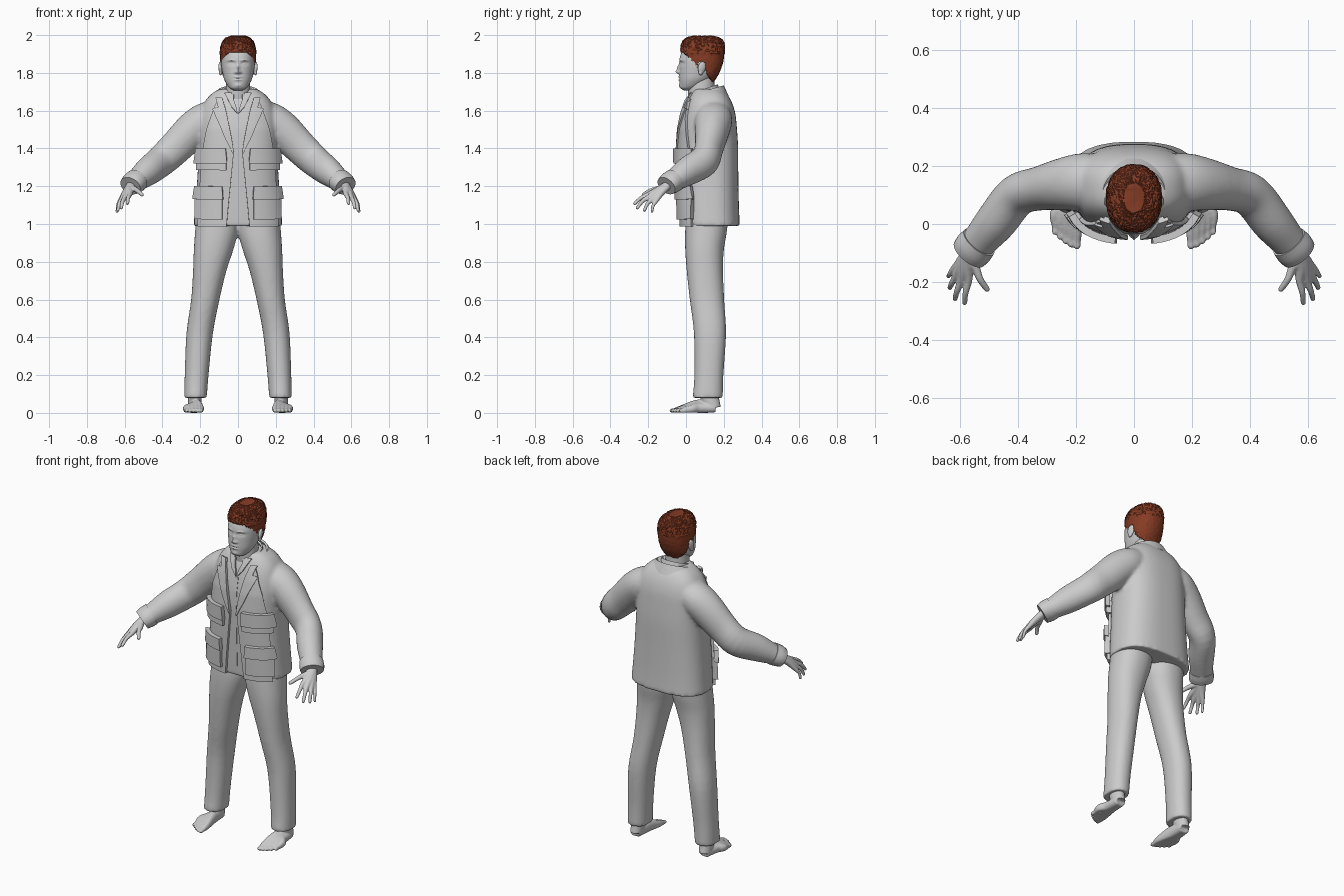
import bpy, bmesh, math, random
from mathutils import Vector, Matrix

random.seed(4)
if "Cube" in bpy.data.objects:
    bpy.data.objects.remove(bpy.data.objects["Cube"])


def material(name, rgb):
    m = bpy.data.materials.new(name)
    m.use_nodes = True
    m.diffuse_color = (*rgb, 1)
    m.node_tree.nodes["Principled BSDF"].inputs["Base Color"].default_value = (*rgb, 1)
    return m


GREY = material("plain grey", (0.6, 0.6, 0.6))
RED = material("auburn hair", (0.24, 0.045, 0.018))


def refine(rows, k):
    """Catmull-Rom subdivision of a list of tuples."""
    out = []
    for i in range(len(rows) - 1):
        a, b, c, d = rows[max(i - 1, 0)], rows[i], rows[i + 1], rows[min(i + 2, len(rows) - 1)]
        for s in range(k):
            t = s / k
            out.append(tuple(q + t / 2 * (r - p + t * (2 * p - 5 * q + 4 * r - w + t * (3 * (q - r) + w - p)))
                             for p, q, r, w in zip(a, b, c, d)))
    return out + [tuple(rows[-1])]


def lerp_row(rows, key):
    """Linear lookup in rows sorted by their first value."""
    for a, b in zip(rows, rows[1:]):
        if key <= b[0]:
            t = max(0, (key - a[0]) / (b[0] - a[0]))
            return [p + (q - p) * t for p, q in zip(a, b)]
    return rows[-1]


def skin(bm, loops):
    """Closed tube through loops of points, capped at both ends."""
    vs = [[bm.verts.new(p) for p in loop] for loop in loops]
    n = len(vs[0])
    for a, b in zip(vs, vs[1:]):
        for i in range(n):
            bm.faces.new((a[i], a[(i + 1) % n], b[(i + 1) % n], b[i]))
    bm.faces.new(vs[0])
    bm.faces.new(vs[-1])


def power(v, e):
    return math.copysign(abs(v) ** e, v)


def stack(bm, rows, n=48, e=2.0, k=4):
    """Upright loft, rows of (z, centre x, half width, front y, back y)."""
    loops = []
    for z, cx, rx, yf, yb in refine(rows, k):
        ring = [2 * math.pi * i / n for i in range(n)]
        loops.append([(cx + rx * power(math.cos(a), 2 / e),
                       (yf + yb) / 2 + (yb - yf) / 2 * power(math.sin(a), 2 / e), z) for a in ring])
    skin(bm, loops)


def tube(bm, rows, n=24, k=4, blunt=False):
    """Tube along a path, rows of (x, y, z, side radius, vertical radius)."""
    rows = refine(rows, k)
    if not blunt:
        end, prev = Vector(rows[-1][:3]), Vector(rows[-2][:3])
        d, r = (end - prev).normalized(), rows[-1][3]
        rows += [(*(end + d * r * o), r * s, rows[-1][4] * s) for o, s in ((0.5, 0.85), (0.85, 0.5), (1, 0.15))]
    pts, loops = [Vector(r[:3]) for r in rows], []
    for i, p in enumerate(pts):
        t = pts[min(i + 1, len(pts) - 1)] - pts[max(i - 1, 0)]
        u = t.cross(Vector((0, 0, 1))).normalized()
        v = u.cross(t).normalized()
        ring = [2 * math.pi * j / n for j in range(n)]
        loops.append([p + u * rows[i][3] * math.cos(a) + v * rows[i][4] * math.sin(a) for a in ring])
    skin(bm, loops)


def plate(bm, A, B):
    """Solid sheet between two equal grids of points."""
    a, b = ([[bm.verts.new(p) for p in row] for row in g] for g in (A, B))
    R, C = len(a), len(a[0])
    for g in (a, b):
        for i in range(R - 1):
            for j in range(C - 1):
                bm.faces.new((g[i][j], g[i][j + 1], g[i + 1][j + 1], g[i + 1][j]))
    rim = [(0, j) for j in range(C)] + [(i, C - 1) for i in range(1, R)]
    rim += [(R - 1, j) for j in range(C - 2, -1, -1)] + [(i, 0) for i in range(R - 2, 0, -1)]
    for (i, j), (p, q) in zip(rim, rim[1:] + rim[:1]):
        bm.faces.new((a[i][j], a[p][q], b[p][q], b[i][j]))


def finish(name, bm, mat=GREY, mirror=False, voxel=0, smooth=4, angle=40):
    bmesh.ops.recalc_face_normals(bm, faces=bm.faces)
    me = bpy.data.meshes.new(name)
    bm.to_mesh(me)
    bm.free()
    me.materials.append(mat)
    ob = bpy.data.objects.new(name, me)
    bpy.context.collection.objects.link(ob)
    bpy.ops.object.select_all(action='DESELECT')
    ob.select_set(True)
    bpy.context.view_layer.objects.active = ob
    bpy.ops.object.shade_smooth_by_angle(angle=math.radians(angle))
    if mirror:
        ob.modifiers.new("mirror", 'MIRROR').use_mirror_merge = False
    if voxel:
        m = ob.modifiers.new("union", 'REMESH')
        m.mode, m.voxel_size, m.use_smooth_shade = 'VOXEL', voxel, True
        s = ob.modifiers.new("soften", 'SMOOTH')
        s.factor, s.iterations = 0.5, smooth
    return ob


# Jacket body with both sleeves
BODY = [(0.99, 0, .235, -.022, .285), (1.1, 0, .226, -.026, .28), (1.25, 0, .215, -.03, .277),
        (1.4, 0, .207, -.033, .276), (1.5, 0, .207, -.027, .27), (1.58, 0, .2, -.012, .262),
        (1.64, 0, .18, .005, .245), (1.685, 0, .145, .025, .22), (1.715, 0, .1, .045, .19)]
EXP = 2.6
bm = bmesh.new()
stack(bm, BODY, e=EXP)
for s in (1, -1):
    tube(bm, [(s * x, y, z, u, v) for x, y, z, u, v in (
        (.09, .145, 1.6, .085, .07), (.17, .145, 1.55, .1, .095), (.24, .138, 1.495, .092, .098),
        (.33, .122, 1.405, .076, .09), (.405, .098, 1.335, .074, .085), (.475, .01, 1.28, .072, .077),
        (.53, -.055, 1.235, .062, .06), (.56, -.09, 1.21, .057, .05))], blunt=True)
finish("jacket_body", bm, voxel=.01, smooth=6)

# Sleeve cuffs
bm = bmesh.new()
tube(bm, [(.535, -.062, 1.232, .066, .062), (.555, -.086, 1.216, .069, .06), (.57, -.104, 1.202, .065, .053)], blunt=True)
finish("sleeve_cuff", bm, mirror=True)


def front(x, z):
    _, _, rx, yf, yb = lerp_row(BODY, z)
    f = max(0, 1 - (min(abs(x), rx * .999) / rx) ** EXP) ** (1 / EXP)
    return (yf + yb) / 2 - (yb - yf) / 2 * f


def patch(bm, rows, lift, thick, cols=10, step=.015):
    """Sheet lying on the jacket front, rows of (z, inner x, outer x)."""
    zs = []
    for a, b in zip(rows, rows[1:]):
        m = max(1, int((b[0] - a[0]) / step))
        zs += [a[0] + (b[0] - a[0]) * i / m for i in range(m)]
    grids = [[], []]
    for z in zs + [rows[-1][0]]:
        _, x0, x1 = lerp_row(rows, z)
        lines = [[], []]
        for j in range(cols + 1):
            x, h = x0 + (x1 - x0) * j / cols, .004
            n = Vector(((front(x + h, z) - front(x - h, z)) / (2 * h), -1, (front(x, z + h) - front(x, z - h)) / (2 * h)))
            p = Vector((x, front(x, z), z))
            for line, off in zip(lines, (lift, lift + thick)):
                line.append(p + n.normalized() * off)
        for g, line in zip(grids, lines):
            g.append(line)
    plate(bm, *grids)


PATCHES = {
    "jacket_front_panel": ([(.988, .06, .205), (1.1, .05, .2), (1.38, .022, .18), (1.5, .045, .16),
                            (1.62, .075, .12), (1.66, .085, .1)], -.008, .022),
    "lapel": ([(1.37, .02, .026), (1.45, .032, .065), (1.58, .058, .118), (1.605, .064, .128),
               (1.612, .066, .1), (1.66, .08, .112)], .008, .014),
    "upper_pocket": ([(1.285, .06, .196), (1.36, .06, .194)], 0, .03),
    "upper_pocket_flap": ([(1.32, .056, .2), (1.33, .056, .2), (1.4, .062, .192)], .012, .026),
    "lower_pocket": ([(1.025, .08, .208), (1.15, .08, .204)], 0, .03),
    "lower_pocket_flap": ([(1.13, .076, .208), (1.14, .076, .208), (1.2, .08, .2)], .012, .026),
    "shirt_collar_point": ([(1.585, .002, .005), (1.62, .01, .035), (1.69, .035, .07)], -.004, .014),
    "shirt_placket": ([(1.03, 0, .014), (1.58, 0, .012)], -.004, .007),
}
for name, (rows, lift, thick) in PATCHES.items():
    bm = bmesh.new()
    patch(bm, rows, lift, thick)
    finish(name, bm, mirror=True)


# Collars wrapped round the neck, dropping towards the front
def collar(name, inner, outer, thick, opening):
    bm = bmesh.new()
    grids = [[], []]
    for i in range(49):
        a = math.radians(-90 + opening + (360 - 2 * opening) * i / 48)
        drop = (1 - math.sin(a)) / 2
        for g, off in zip(grids, (0, thick)):
            g.append([Vector(((r + off) * math.cos(a), cy + (ry + off) * math.sin(a), z - fall * drop + off * .6))
                      for r, ry, cy, z, fall in refine([inner, outer], 4)])
    plate(bm, *grids)
    finish(name, bm)


collar("jacket_collar", (.098, .085, .105, 1.728, .055), (.138, .103, .113, 1.672, .045), .01, 32)
collar("shirt_collar", (.076, .072, .088, 1.735, .055), (.086, .085, .092, 1.69, .045), .008, 16)

# Trousers
bm = bmesh.new()
for s in (1, -1):
    stack(bm, [(z, s * cx, rx, yf, yb) for z, cx, rx, yf, yb in (
        (.08, .225, .06, .035, .195), (.2, .219, .063, .044, .198), (.42, .203, .07, .042, .212),
        (.6, .173, .075, .02, .202), (.75, .15, .088, .004, .196), (.86, .13, .104, -.004, .2),
        (.95, .115, .113, -.005, .215), (1.04, .11, .11, .0, .225))], e=2.2)
finish("trousers", bm, voxel=.01, smooth=5)

# Bare feet, each toe ray running from the heel
bm = bmesh.new()
stack(bm, [(.03, .23, .034, .1, .185), (.08, .228, .036, .075, .175), (.14, .225, .036, .075, .165)], n=24)
for i in range(5):
    t, r = i / 4, .0135 - .0012 * i
    tip = -.088 + .05 * t ** 1.5
    x = .197 + .078 * t
    tube(bm, [(.222 + .016 * t, .155, .026, .026, .025), (.214 + .036 * t, .07, .036 - .01 * t, .024, .036 - .01 * t),
              (x, tip + .07, .022, .017, .021), (x, tip + .03, .014, r, .013), (x, tip + r, .012, r, .011)], n=16)
finish("bare_foot", bm, mirror=True, voxel=.005, smooth=3)

# Hands, each finger running from the wrist over its knuckle
FINGERS = [((.548, -.15, 1.185), (.508, -.225, 1.155), .012), ((.572, -.195, 1.158), (.585, -.272, 1.108), .0105),
           ((.598, -.197, 1.143), (.618, -.258, 1.085), .0105), ((.617, -.183, 1.128), (.636, -.22, 1.072), .01),
           ((.626, -.16, 1.12), (.641, -.18, 1.066), .009)]
bm = bmesh.new()
for knuckle, tip, r in FINGERS:
    k, e = Vector(knuckle), Vector(tip)
    mid = k.lerp(e, .5) + Vector((.003, -.004, .005))
    tube(bm, [(.562, -.088, 1.212, .026, .022), (*Vector((.575, -.115, 1.195)).lerp(k, .4), .022, .018),
              (*k, r * 1.3, r * 1.3), (*mid, r, r), (*e, r * .85, r * .85)], n=16)
finish("hand", bm, mirror=True, voxel=.004, smooth=3)

# Neck and head
bm = bmesh.new()
stack(bm, [(1.62, 0, .085, .02, .18), (1.68, 0, .068, .012, .155), (1.73, 0, .064, .01, .15), (1.8, 0, .06, .01, .15)])
finish("neck", bm)

bm = bmesh.new()
stack(bm, [(1.708, 0, .025, -.012, .04), (1.718, 0, .042, -.028, .06), (1.735, 0, .057, -.032, .09),
           (1.765, 0, .073, -.035, .13), (1.8, 0, .082, -.035, .16), (1.84, 0, .088, -.034, .178),
           (1.88, 0, .088, -.033, .186), (1.92, 0, .082, -.018, .186), (1.96, 0, .068, .004, .17),
           (1.985, 0, .035, .04, .13)], n=112, e=2.15, k=9)
# Facial features as soft bumps: (x, z, width, height, amount)
BUMPS = [(0, 1.823, .009, .022, .013), (0, 1.805, .012, .009, .014), (.014, 1.802, .006, .006, .007),
         (.035, 1.85, .018, .009, -.01), (.035, 1.848, .011, .005, .007), (.035, 1.867, .022, .005, .005),
         (0, 1.778, .02, .005, .006), (0, 1.7705, .021, .0025, -.005), (0, 1.763, .016, .005, .006),
         (0, 1.733, .02, .01, .006)]
for v in bm.verts:
    if v.co.y < .04:
        x, z = abs(v.co.x), v.co.z
        v.co.y -= sum(a * math.exp(-((x - bx) / w) ** 2 - ((z - bz) / h) ** 2) for bx, bz, w, h, a in BUMPS)
finish("head", bm, angle=60)

# Ears
bm = bmesh.new()
for y, z, size in ((.084, 1.828, (.011, .022, .033)), (.078, 1.8, (.009, .012, .014))):
    spot = Matrix.Translation((.092, y, z)) @ Matrix.Rotation(-.25, 4, 'X') @ Matrix.Rotation(.3, 4, 'Z')
    bmesh.ops.create_uvsphere(bm, u_segments=20, v_segments=14, radius=1, matrix=spot @ Matrix.Diagonal((*size, 1)))
finish("ear", bm, mirror=True, voxel=.004, smooth=3)

# Short tousled hair, trimmed along the hairline
bm = bmesh.new()
stack(bm, [(1.75, 0, .062, .05, .145), (1.8, 0, .085, .015, .175), (1.86, 0, .0935, -.015, .196),
           (1.92, 0, .093, -.027, .203), (1.96, 0, .083, -.02, .2), (1.982, 0, .065, .0, .18),
           (1.994, 0, .035, .04, .14)], n=120, e=2.2, k=9)
HAIRLINE = [(-.1, 1.918), (-.015, 1.91), (.015, 1.88), (.03, 1.825), (.058, 1.82), (.064, 1.862),
            (.1, 1.858), (.112, 1.79), (.14, 1.755), (.3, 1.75)]
trim = [f for f in bm.faces if f.calc_center_median().z < lerp_row(HAIRLINE, f.calc_center_median().y)[1]]
bmesh.ops.delete(bm, geom=trim, context='FACES')
bm.normal_update()
for v in bm.verts:
    v.co += v.normal * random.uniform(-.001, .005 if v.co.z > 1.9 else .002)
hair = finish("hair", bm, RED, angle=30)
thick = hair.modifiers.new("thickness", 'SOLIDIFY')
thick.thickness, thick.offset = .008, -1
